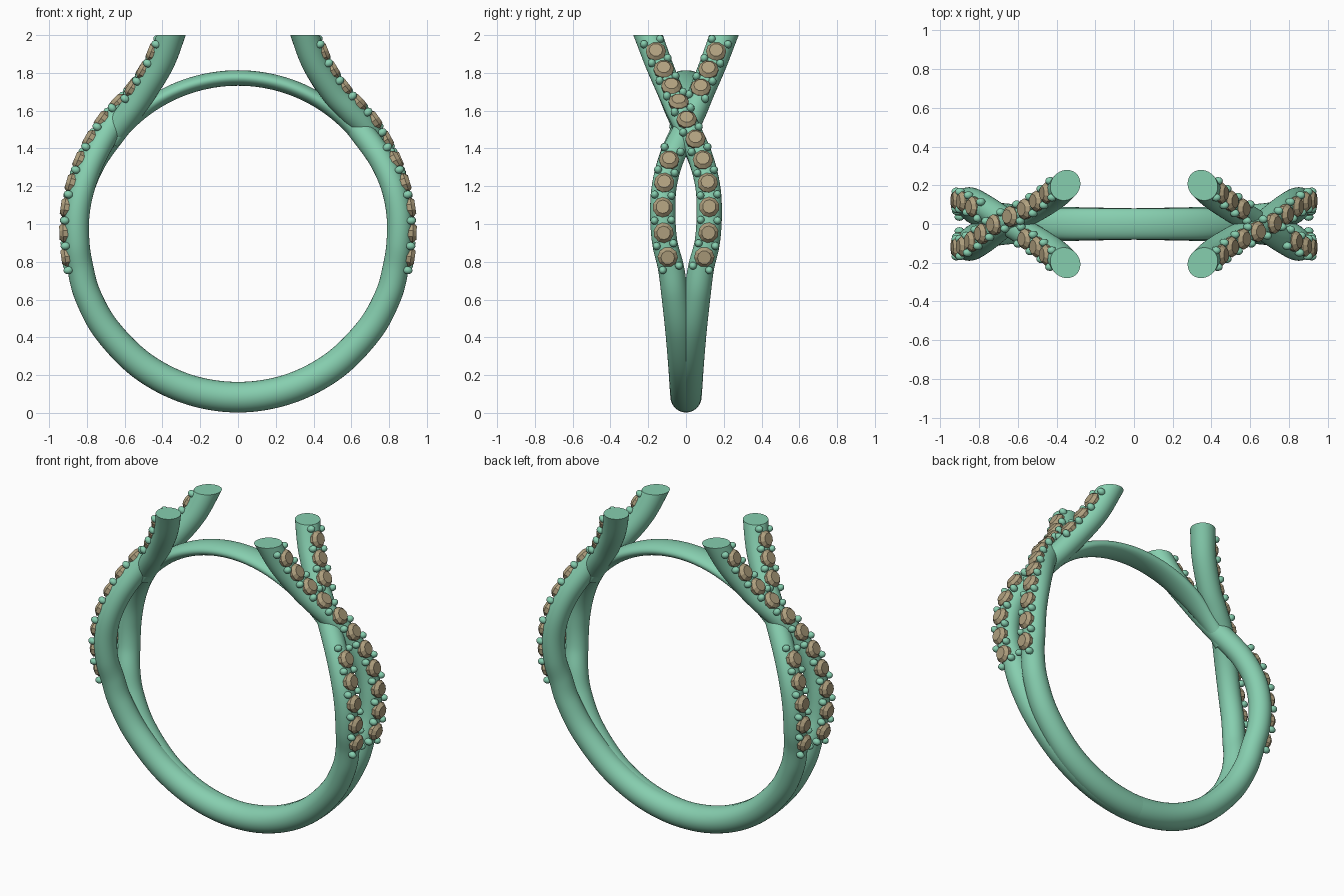
import bpy, bmesh
from math import sin, cos, pi, radians, exp
from mathutils import Vector, Matrix

if "Cube" in bpy.data.objects:
    bpy.data.objects.remove(bpy.data.objects["Cube"])

CZ = 0.945  # height of the finger hole centre


def material(name, rgb):
    m = bpy.data.materials.new(name)
    m.diffuse_color = (*rgb, 1)
    m.use_nodes = True
    m.node_tree.nodes["Principled BSDF"].inputs["Base Color"].default_value = m.diffuse_color
    return m


METAL = material("green_metal", (0.24, 0.62, 0.43))
GEM = material("tan_gem", (0.43, 0.35, 0.21))


def finish(name, bm, mat, smooth=True):
    bmesh.ops.recalc_face_normals(bm, faces=bm.faces[:])
    me = bpy.data.meshes.new(name)
    bm.to_mesh(me)
    bm.free()
    me.materials.append(mat)
    if smooth:
        me.polygons.foreach_set("use_smooth", [True] * len(me.polygons))
        me.set_sharp_from_angle(angle=radians(40))
    ob = bpy.data.objects.new(name, me)
    bpy.context.collection.objects.link(ob)
    return ob


def catmull(pts, n):
    out = []
    for i in range(1, len(pts) - 2):
        a, b, c, d = pts[i - 1:i + 3]
        for k in range(n):
            t = k / n
            out.append(0.5 * (2 * b + (c - a) * t + (2 * a - 5 * b + 4 * c - d) * t * t
                              + (3 * b - a - 3 * c + d) * t ** 3))
    return out + [pts[-2]]


def frame(path, i):
    t = (path[min(i + 1, len(path) - 1)] - path[max(i - 1, 0)]).to_3d().normalized()
    n = Vector((t.z, 0, -t.x)).normalized()
    return t, n, t.cross(n)


def tube(path, radii, sides=32):
    bm = bmesh.new()
    rings = []
    for i, p in enumerate(path):
        t, n, b = frame(path, i)
        rn, rb = radii(p, i)
        rings.append([bm.verts.new(p.to_3d() + n * rn * cos(a) + b * rb * sin(a))
                      for a in (2 * pi * k / sides for k in range(sides))])
    for r, s in zip(rings, rings[1:]):
        for k in range(sides):
            j = (k + 1) % sides
            bm.faces.new((r[k], r[j], s[j], s[k]))
    return bm


# half strand, from bottom of the shank to the upper tip: x, y, z, radius
half = [(0.858 * cos(radians(a)), y, CZ + 0.862 * sin(radians(a)), r) for a, y, r in
        ((-90, 0, .081), (-72, .007, .079), (-54, .017, .077), (-36, .036, .074), (-22, .059, .071))]
half += [(.835, .080, .77, .069), (.853, .112, .90, .067), (.853, .123, 1.05, .067),
         (.822, .115, 1.20, .066), (.757, .076, 1.35, .066), (.655, .005, 1.50, .066),
         (.575, -.042, 1.60, .067), (.50, -.083, 1.70, .068), (.41, -.145, 1.85, .071),
         (.355, -.20, 2.0, .074), (.32, -.245, 2.12, .075), (.30, -.29, 2.25, .075)]


def strand_path(side, lift):
    # lift pushes the strand outward or inward where the two cross
    pts = []
    for x, y, z, r in half:
        d = lift * exp(-((z - 1.5) / 0.15) ** 2)
        pts.append(Vector((x + d * .8, y * side, z + d * .6, r)))
    rot = [Vector((-p[0], -p[1], p[2], p[3])) for p in reversed(pts[1:])]
    return catmull(rot + pts, 8)


gems, prongs = bmesh.new(), bmesh.new()
TURN = Matrix.Rotation(pi, 4, 'Z')


def add_gem(m):
    # faceted stone: girdle, then bevelled crown with a flat table
    lv = [[m @ Vector((r * cos(2 * pi * k / 10), r * sin(2 * pi * k / 10), h)) for k in range(10)]
          for r, h in ((.048, .02), (.054, .070), (.036, .090))]
    v = [[gems.verts.new(c) for c in ring] for ring in lv]
    for a, b in zip(v, v[1:]):
        for k in range(10):
            j = (k + 1) % 10
            gems.faces.new((a[k], a[j], b[j], b[k]))
    gems.faces.new(v[-1])
    gems.faces.new(v[0][::-1])


def add_prong(m, lateral):
    mm = m @ Matrix.Translation((0, lateral, .062)) @ Matrix.Diagonal((1, 1, 1.2, 1))
    bmesh.ops.create_uvsphere(prongs, u_segments=12, v_segments=8, radius=.021, matrix=mm)


def set_stones(path, hidden):
    idx = [i for i, p in enumerate(path) if p[0] > .2 and .83 <= p[2] <= 1.89]
    run = [0.0]
    for i, j in zip(idx, idx[1:]):
        run.append(run[-1] + (path[j] - path[i]).to_3d().length)
    step = run[-1] / 10

    def place(s):
        k = 0
        while k < len(run) - 2 and run[k + 1] < s:
            k += 1
        f = (s - run[k]) / (run[k + 1] - run[k])
        p = path[idx[k]].lerp(path[idx[k + 1]], f).to_3d()
        t, n, b = frame(path, idx[k] if f < .5 else idx[k + 1])
        m = Matrix((t, b, n)).transposed().to_4x4()
        m.translation = p
        return m

    for q in range(-1, 22):  # even: stones, odd: prong pairs
        m = place(q * step / 2)
        if hidden and 1.39 < m.translation.z < 1.62:
            continue
        for mm in (m, TURN @ m):
            if q % 2 == 0:
                add_gem(mm)
            else:
                add_prong(mm, .045)
                add_prong(mm, -.045)


# two crossing strands, trimmed flat at the top
for name, side, lift in (("over_strand", 1, .022), ("under_strand", -1, -.008)):
    path = strand_path(side, lift)
    bm = tube(path, lambda p, i: (p[3], p[3]))
    bmesh.ops.bisect_plane(bm, geom=bm.verts[:] + bm.edges[:] + bm.faces[:],
                           plane_co=(0, 0, 2), plane_no=(0, 0, 1), clear_outer=True)
    bmesh.ops.holes_fill(bm, edges=[e for e in bm.edges if e.is_boundary], sides=0)
    finish(name, bm, METAL)
    set_stones(path, side < 0)

finish("stones", gems, GEM, smooth=False)
finish("prongs", prongs, METAL)

# flattened bridge closing the finger hole under the tips
arc = [Vector((.828 * cos(a), 0, CZ + .828 * sin(a)))
       for a in (radians(36 + 108 * k / 48) for k in range(49))]


def bridge_radii(p, i):
    e = min(1, min(i, 48 - i) / 14)
    return .041, .05 + .031 * e * e * (3 - 2 * e)


bm = tube(arc, bridge_radii)
bmesh.ops.holes_fill(bm, edges=[e for e in bm.edges if e.is_boundary], sides=0)
finish("bridge", bm, METAL)
